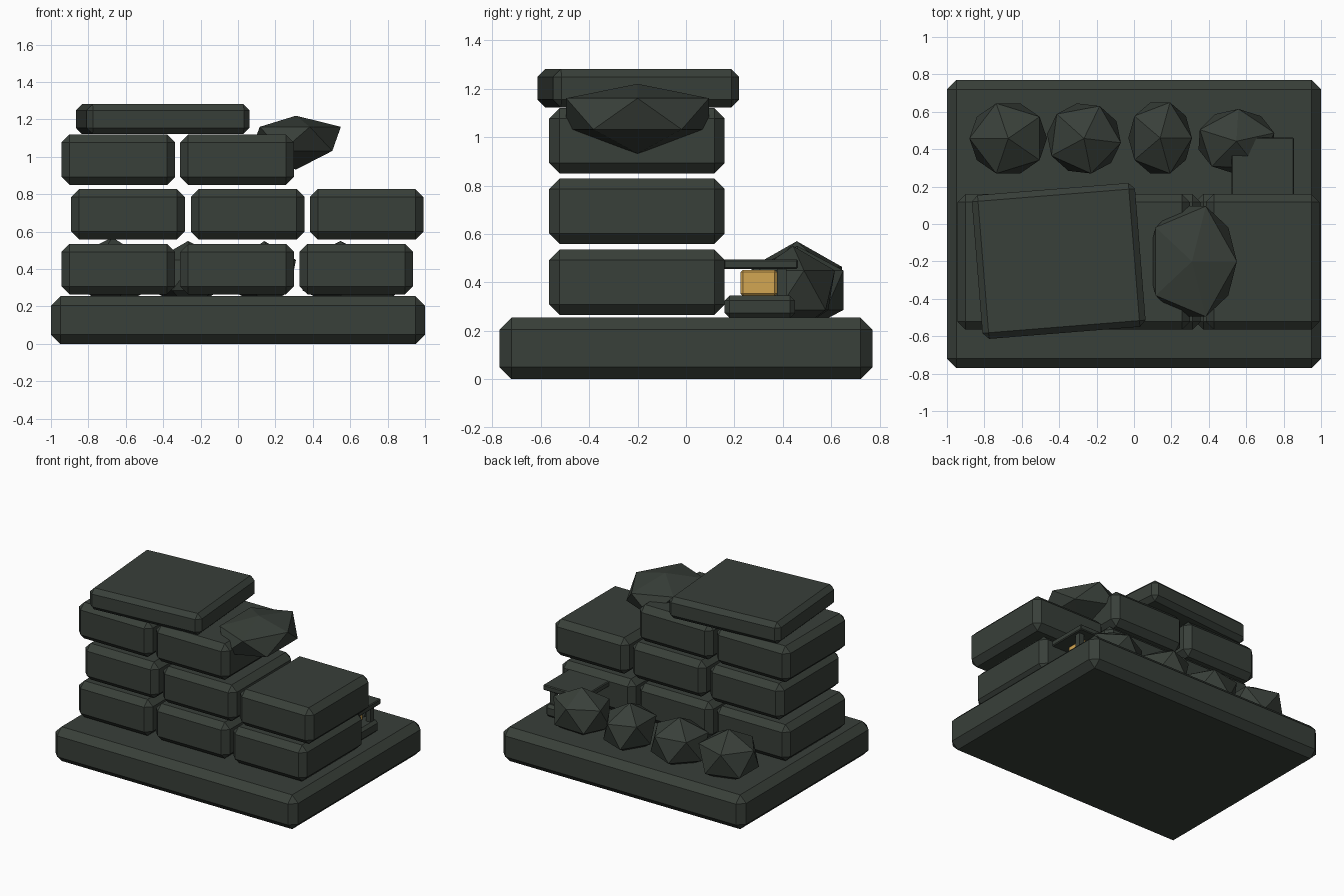
import bpy, bmesh, math
from mathutils import Matrix

if "Cube" in bpy.data.objects:
    bpy.data.objects.remove(bpy.data.objects["Cube"])


def material(name, rgb):
    m = bpy.data.materials.new(name)
    m.diffuse_color = (*rgb, 1)
    m.use_nodes = True
    m.node_tree.nodes["Principled BSDF"].inputs["Base Color"].default_value = m.diffuse_color
    return m


STONE = material("dark stone", (0.040, 0.050, 0.041))
GOLD = material("gold", (0.65, 0.38, 0.085))


def finish(bm, name, mat):
    me = bpy.data.meshes.new(name)
    bm.to_mesh(me)
    bm.free()
    me.materials.append(mat)
    ob = bpy.data.objects.new(name, me)
    bpy.context.collection.objects.link(ob)
    return ob


def block(name, x, y, z, bevel, mat=STONE, turn=0):
    """Chamfered box from (min, max) ranges, turned about its own z axis."""
    bm = bmesh.new()
    bmesh.ops.create_cube(bm, size=1)
    bmesh.ops.scale(bm, vec=(x[1] - x[0], y[1] - y[0], z[1] - z[0]), verts=bm.verts)
    if bevel:
        bmesh.ops.bevel(bm, geom=bm.edges[:], offset=bevel, segments=1,
                        affect='EDGES', profile=0.5)
    ob = finish(bm, name, mat)
    ob.location = (sum(x) / 2, sum(y) / 2, sum(z) / 2)
    ob.rotation_euler.z = math.radians(turn)
    return ob


def rock(name, x, y, z, turn=0, lift=0):
    """Low-poly boulder turned about z and fitted to the given ranges."""
    bm = bmesh.new()
    bmesh.ops.create_icosphere(bm, subdivisions=1, radius=1,
                               matrix=Matrix.Rotation(math.radians(turn), 4, 'Z'))
    for axis, (a, b) in enumerate((x, y, z)):
        vals = [v.co[axis] for v in bm.verts]
        lo, hi = min(vals), max(vals)
        for v in bm.verts:
            t = (v.co[axis] - lo) / (hi - lo)
            v.co[axis] = a + t * (b - a)
            if axis == 2 and 0.01 < t < 0.99:
                v.co.z += lift
    return finish(bm, name, STONE)


# Plinth
block("plinth", (-1, 1), (-0.77, 0.77), (0, 0.255), 0.05)

# Staggered wall courses
courses = [(0.265, (-0.64, -0.005, 0.632)),
           (0.558, (-0.588, 0.052, 0.688)),
           (0.85, (-0.64, -0.005))]
for row, (z0, centres) in enumerate(courses):
    for col, cx in enumerate(centres):
        block(f"wall_block_{row}_{col}", (cx - 0.304, cx + 0.304), (-0.565, 0.16),
              (z0, z0 + 0.27), 0.043)

# Crooked cap slab
block("cap_slab", (-0.84, 0.035), (-0.583, 0.188), (1.122, 1.282), 0.033, turn=4.6)

# Fallen boulder on the broken top
rock("top_boulder", (0.07, 0.55), (-0.495, 0.095), (0.932, 1.22), lift=0.02)

# Rubble row behind the wall
rubble = [((-0.88, -0.465), (0.27, 0.645), 0.57, 36),
          ((-0.465, -0.07), (0.27, 0.645), 0.55, 65),
          ((-0.03, 0.31), (0.27, 0.65), 0.55, 0),
          ((0.345, 0.75), (0.27, 0.615), 0.55, 15)]
for i, (x, y, top, turn) in enumerate(rubble):
    rock(f"rubble_{i}", x, y, (0.185, top), turn)

# Small shrine with a gold casket
block("shrine_base", (0.53, 0.85), (0.16, 0.45), (0.253, 0.345), 0.02)
block("shrine_roof", (0.52, 0.855), (0.155, 0.462), (0.455, 0.495), 0.006)
for side in (-1, 1):
    cx = 0.69 + side * 0.12
    block(f"shrine_post_{side}", (cx - 0.02, cx + 0.02), (0.376, 0.416), (0.34, 0.458), 0)
block("gold_casket", (0.61, 0.77), (0.225, 0.376), (0.344, 0.452), 0.01, GOLD)
